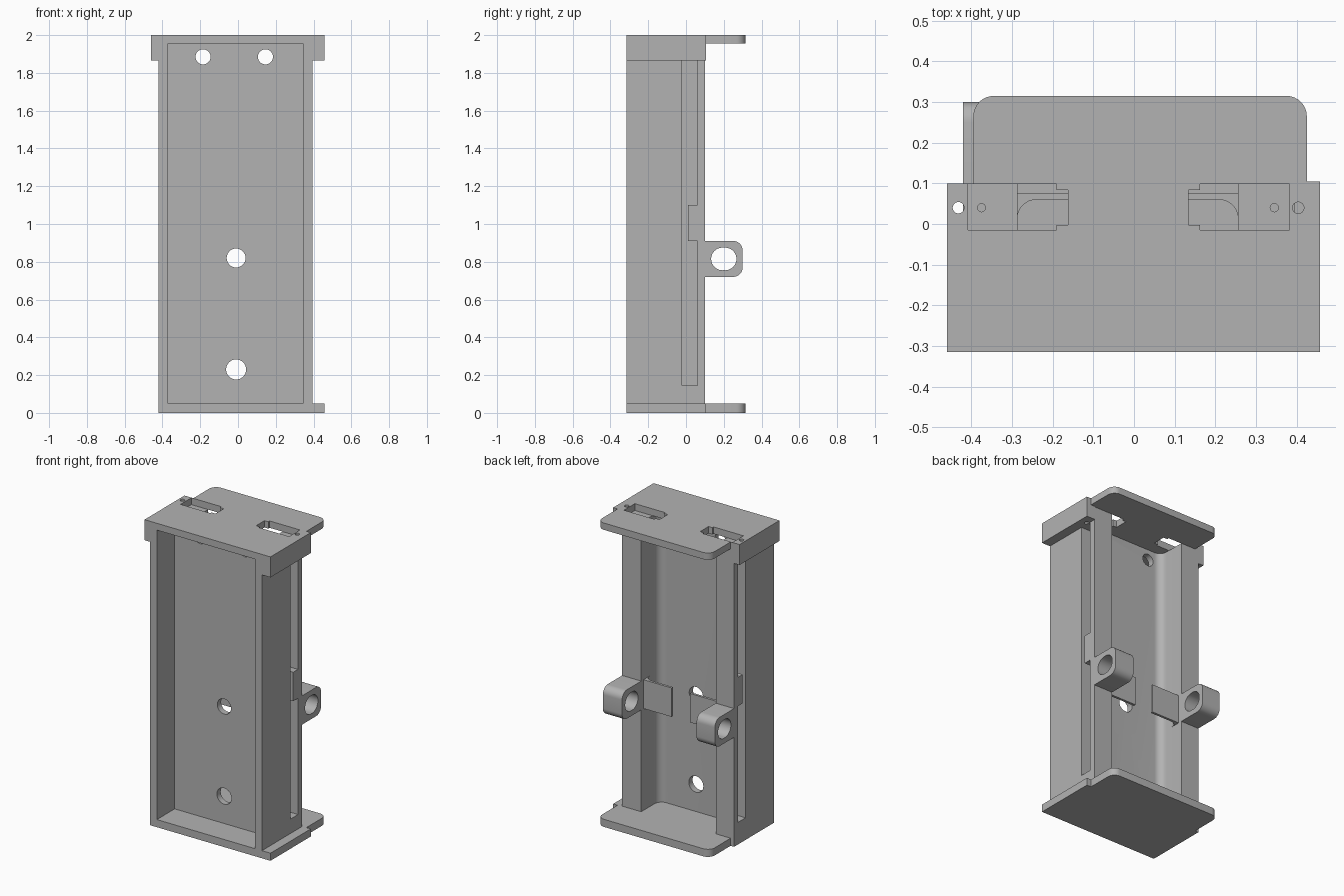
import bpy, bmesh, math
from mathutils import Vector

if "Cube" in bpy.data.objects:
    bpy.data.objects.remove(bpy.data.objects["Cube"])

grey = bpy.data.materials.new("plain_grey")
grey.diffuse_color = (0.45, 0.45, 0.45, 1)
grey.use_nodes = True
grey.node_tree.nodes["Principled BSDF"].inputs["Base Color"].default_value = grey.diffuse_color


def prism(name, pts, axis, lo, hi):
    """Extrude a 2D outline along an axis: 'z' takes (x, y), 'x' takes (y, z), 'y' takes (x, z)."""
    place = {"z": lambda a, b, t: (a, b, t),
             "x": lambda a, b, t: (t, a, b),
             "y": lambda a, b, t: (a, t, b)}[axis]
    bm = bmesh.new()
    face = bm.faces.new([bm.verts.new(place(a, b, lo)) for a, b in pts])
    out = bmesh.ops.extrude_face_region(bm, geom=[face])
    moved = [v for v in out["geom"] if isinstance(v, bmesh.types.BMVert)]
    bmesh.ops.translate(bm, verts=moved, vec=Vector(place(0, 0, hi - lo)))
    bmesh.ops.recalc_face_normals(bm, faces=bm.faces)
    mesh = bpy.data.meshes.new(name)
    bm.to_mesh(mesh)
    bm.free()
    mesh.materials.append(grey)
    ob = bpy.data.objects.new(name, mesh)
    bpy.context.collection.objects.link(ob)
    return ob


def rect(x0, x1, y0, y1):
    return [(x0, y0), (x1, y0), (x1, y1), (x0, y1)]


def arc(cx, cy, r, a0, a1, n=8):
    return [(cx + r * math.cos(math.radians(a0 + (a1 - a0) * i / n)),
             cy + r * math.sin(math.radians(a0 + (a1 - a0) * i / n))) for i in range(n + 1)]


def circle(cx, cy, r):
    return arc(cx, cy, r, 0, 360, 32)[:-1]


def cut(ob, cutters):
    for c in cutters:
        c.hide_render = True
        m = ob.modifiers.new("cut", "BOOLEAN")
        m.operation, m.solver, m.object = "DIFFERENCE", "EXACT", c
    bpy.context.view_layer.objects.active = ob
    for m in list(ob.modifiers):
        bpy.ops.object.modifier_apply(modifier=m.name)
    for c in cutters:
        bpy.data.objects.remove(c)


XL, XR = -0.42, 0.395          # outer sides of the body
IL, IR = -0.287, 0.256         # inner sides of the rear channel
FRONT, BACK = -0.315, 0.10
Z0, Z1 = 0.05, 1.955           # between the end plates

# Body: H-shaped section with a front tray and a filleted rear channel
r, floor = 0.05, -0.09
section = [(XL, FRONT), (-0.37, FRONT), (-0.37, -0.13), (0.345, -0.13), (0.345, FRONT),
           (XR, FRONT), (XR, BACK), (IR, BACK)]
section += arc(IR - r, floor + r, r, 0, -90)
section += arc(IL + r, floor + r, r, 270, 180)
section += [(IL, BACK), (XL, BACK)]
body = prism("body", section, "z", Z0, Z1)

# Round holes in the web, side slots and wire holes
holes = [prism("hole", circle(x, z, rad), "y", -0.25, 0.0) for x, z, rad in
         [(-0.185, 1.885, 0.04), (0.145, 1.885, 0.04), (-0.01, 0.82, 0.05), (-0.01, 0.23, 0.053)]]
slots = [prism("slot", rect(-0.02, 0.06, 0.145, 1.865), "x", a, b)
         for a, b in [(-0.5, XL + 0.085), (XR - 0.085, 0.5)]]
wires = [prism("wire", circle(x, 0.04, 0.01), "z", 1.8, 2.1) for x in (-0.375, 0.345)]
cut(body, holes + slots + wires)

# Tabs that narrow the side slots
for side, a, b in [("left", XL, XL + 0.085), ("right", XR - 0.085, XR)]:
    prism("slot_tab_" + side, rect(0.01, 0.06, 0.91, 1.10), "x", a, b)


# End plates with a rounded ledge at the back
def plate(name, x_left, z0, z1):
    pts = [(x_left, FRONT), (0.457, FRONT), (0.457, 0.105), (0.425, 0.105)]
    pts += arc(0.375, 0.265, 0.05, 0, 90)
    pts += arc(-0.345, 0.265, 0.05, 90, 180)
    pts += [(-0.395, BACK), (x_left, BACK)]
    return prism(name, pts, "z", z0, z1)


plate("bottom_plate", XL, 0, Z0)
top = plate("top_plate", -0.46, Z1, 2.0)


# Stepped openings through the top plate
def opening(x_out, x_step, x_in):
    return prism("opening", [(x_out, -0.015), (x_step, -0.015), (x_step, -0.003), (x_in, -0.003),
                             (x_in, 0.084), (x_step, 0.084), (x_step, 0.098), (x_out, 0.098)],
                 "z", 1.9, 2.1)


def pins():
    return [prism("pin", circle(x, 0.04, 0.014), "z", 1.8, 2.1) for x in (-0.432, 0.404)]


cut(top, [opening(-0.408, -0.19, -0.162), opening(0.383, 0.162, 0.134)] + pins())

# Rims hanging under the top plate on both sides
for side, a, b, y in [("left", -0.46, XL, BACK), ("right", XR, 0.457, 0.105)]:
    rim = prism("top_rim_" + side, rect(a, b, FRONT, y), "z", 1.865, Z1)
    cut(rim, pins())

# Rear lugs with oblong holes, and clip plates reaching into the channel
lug_outline = ([(0.09, 0.72)] + arc(0.25, 0.77, 0.05, -90, 0)
               + arc(0.25, 0.86, 0.05, 0, 90) + [(0.09, 0.91)])
for side, a, b, s in [("left", XL, IL, 1), ("right", IR, XR, -1)]:
    lug = prism("lug_" + side, lug_outline, "x", a, b)
    cut(lug, [prism("bore", circle(y, 0.815, 0.06), "x", -0.6, 0.6) for y in (0.193, 0.207)])
    wall = IL if s > 0 else IR
    fillet = [(wall + s * (0.047 + dx), 0.013 + dy) for dx, dy in arc(0, 0, 0.047, 180, 90)]
    prism("clip_" + side, fillet + [(wall + s * 0.205, 0.06), (wall + s * 0.205, 0.076),
                                    (wall, 0.076)], "z", 0.72, 0.91)

# Smooth the curved faces, keep edges sharp
for ob in bpy.context.scene.objects:
    ob.select_set(True)
    bpy.context.view_layer.objects.active = ob
bpy.ops.object.shade_smooth_by_angle(angle=math.radians(30))
